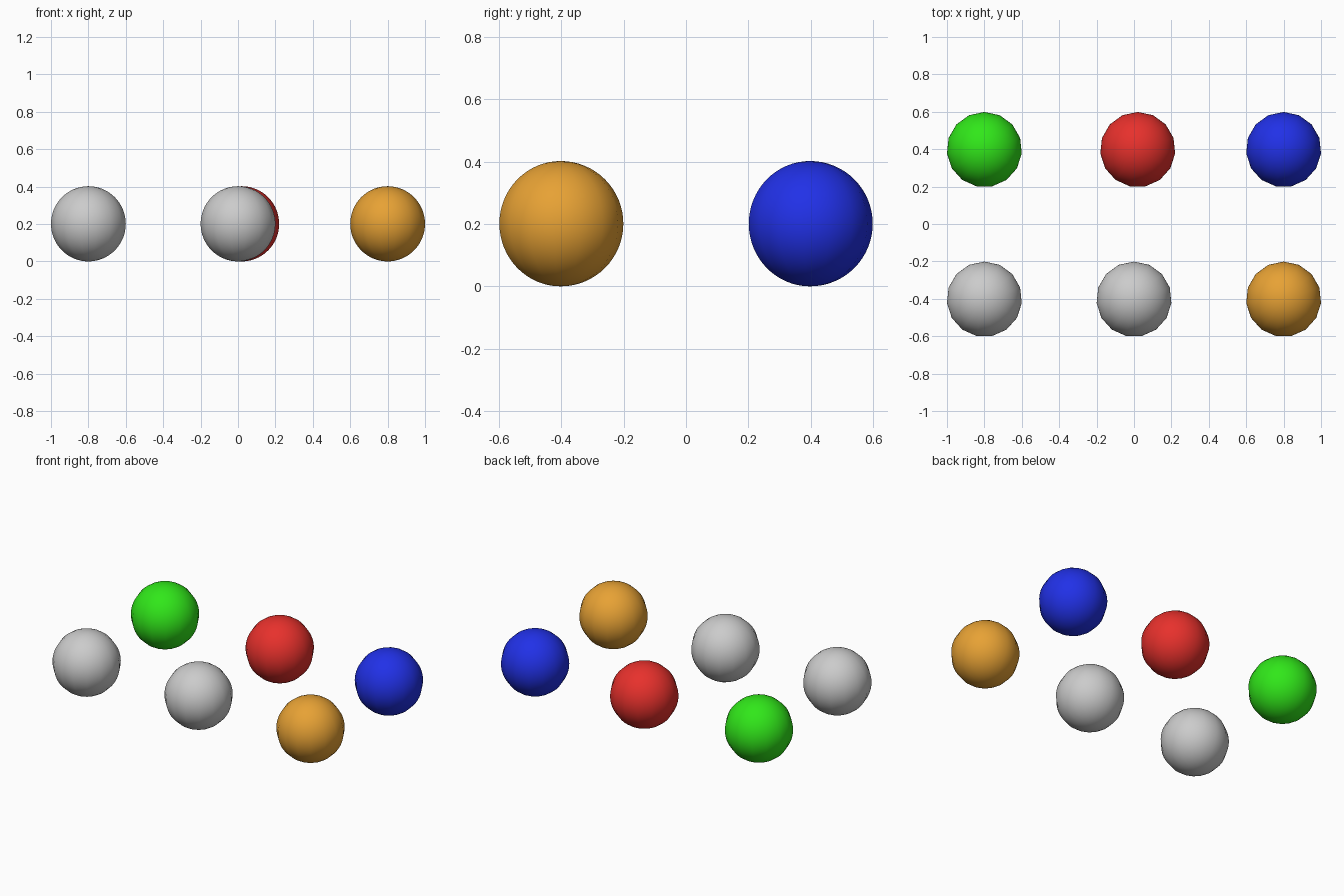
import bpy, bmesh
from math import atan2, pi
from mathutils import Matrix

if "Cube" in bpy.data.objects:
    bpy.data.objects.remove(bpy.data.objects["Cube"])

R = 0.201        # ball radius
SEGMENTS = 15    # few meridians, many rings
RINGS = 32


def material(name, rgb):
    m = bpy.data.materials.new(name)
    m.diffuse_color = (*rgb, 1)
    m.use_nodes = True
    m.node_tree.nodes["Principled BSDF"].inputs["Base Color"].default_value = m.diffuse_color
    return m


def ball(name, x, y, mat=None):
    bm = bmesh.new()
    bmesh.ops.create_uvsphere(bm, u_segments=SEGMENTS, v_segments=RINGS, radius=R)
    # turn so that one meridian points to +y
    v = max(bm.verts, key=lambda v: v.co.xy.length)
    turn = pi / 2 - atan2(v.co.y, v.co.x)
    bmesh.ops.transform(bm, matrix=Matrix.Rotation(turn, 4, 'Z'), verts=bm.verts)
    for f in bm.faces:
        f.smooth = True
    me = bpy.data.meshes.new(name)
    bm.to_mesh(me)
    bm.free()
    if mat:
        me.materials.append(mat)
    ob = bpy.data.objects.new(name, me)
    ob.location = (x, y, R)
    bpy.context.collection.objects.link(ob)


green = material("green", (0.03, 0.8, 0.01))
red = material("red", (0.8, 0.03, 0.025))
blue = material("blue", (0.015, 0.03, 0.8))
orange = material("orange", (0.8, 0.36, 0.035))

# back row
ball("green_ball", -0.8, 0.398, green)
ball("red_ball", 0.02, 0.398, red)
ball("blue_ball", 0.8, 0.398, blue)
# front row
ball("left_grey_ball", -0.8, -0.402, None)
ball("middle_grey_ball", 0.0, -0.402, None)
ball("orange_ball", 0.8, -0.402, orange)
